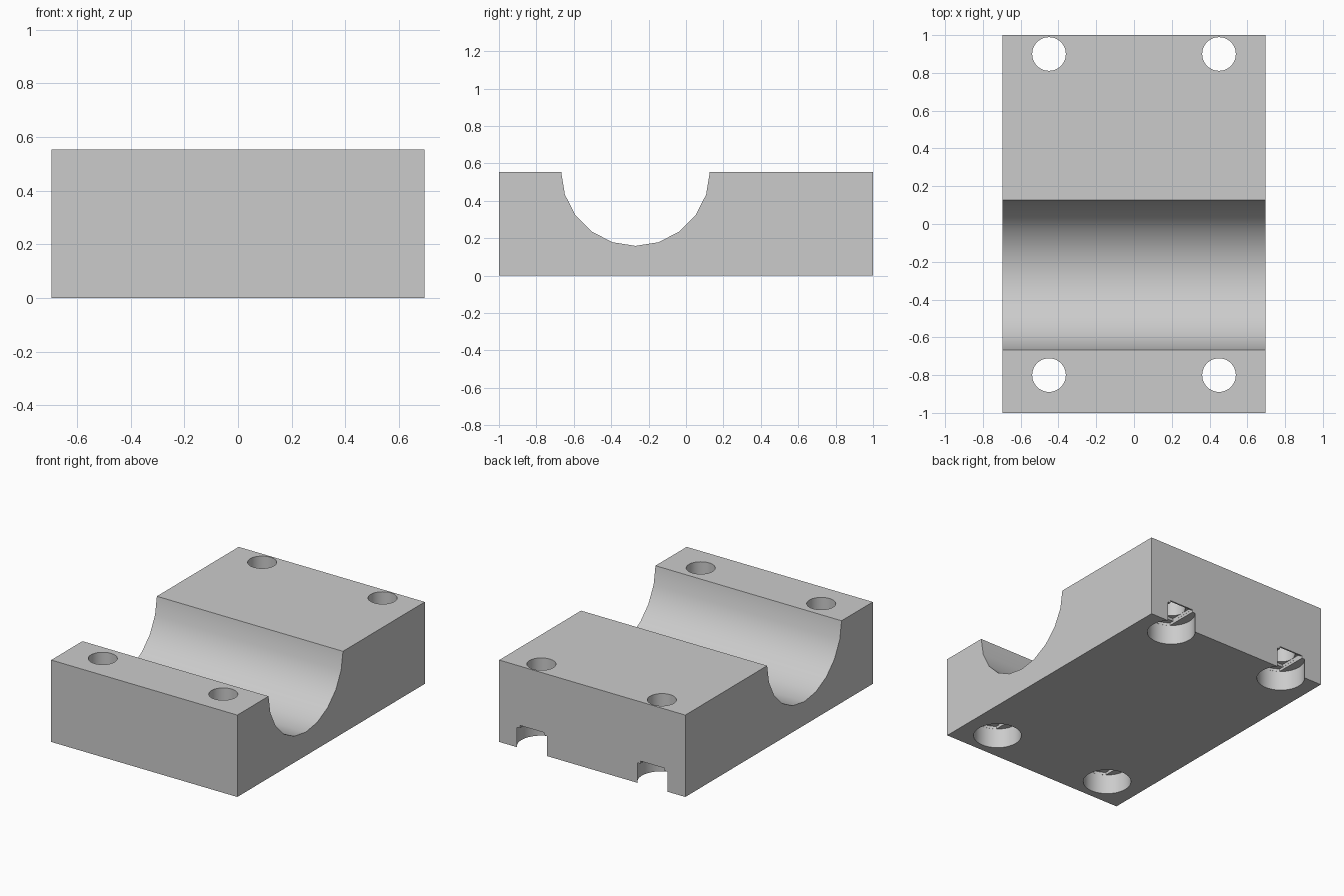
import bpy
import bmesh
import math

default = bpy.data.objects.get("Cube")
if default:
    bpy.data.objects.remove(default, do_unlink=True)

WIDTH, HEIGHT = 1.39, 0.553
TROUGH_Y, TROUGH_Z, TROUGH_R = -0.27, 0.556, 0.397
HOLES = [(x, y) for x in (-0.45, 0.45) for y in (-0.80, 0.90)]

grey = bpy.data.materials.new("plain grey")
grey.use_nodes = True
grey.diffuse_color = (0.6, 0.6, 0.6, 1)
grey.node_tree.nodes["Principled BSDF"].inputs["Base Color"].default_value = (0.6, 0.6, 0.6, 1)


def prism(name, points, depth):
    """Closed solid: a loop of 3D points extruded along a vector."""
    bm = bmesh.new()
    face = bm.faces.new([bm.verts.new(p) for p in points])
    result = bmesh.ops.extrude_face_region(bm, geom=[face])
    moved = [g for g in result["geom"] if isinstance(g, bmesh.types.BMVert)]
    bmesh.ops.translate(bm, verts=moved, vec=depth)
    bmesh.ops.recalc_face_normals(bm, faces=bm.faces)
    mesh = bpy.data.meshes.new(name)
    bm.to_mesh(mesh)
    bm.free()
    mesh.materials.append(grey)
    obj = bpy.data.objects.new(name, mesh)
    bpy.context.collection.objects.link(obj)
    return obj


def bore(name, centre, radius, low, high, half_x=1.0, half_y=1.0):
    """Vertical round cutter, with optional flats on its x and y sides."""
    outline = []
    for i in range(48):
        a = math.tau * i / 48
        x = max(-half_x, min(half_x, radius * math.cos(a)))
        y = max(-half_y, min(half_y, radius * math.sin(a)))
        p = (centre[0] + x, centre[1] + y, low)
        if p not in outline:
            outline.append(p)
    return prism(name, outline, (0, 0, high - low))


def cut(target, cutter):
    cutter.hide_render = True
    mod = target.modifiers.new("cut", "BOOLEAN")
    mod.operation = "DIFFERENCE"
    mod.solver = "EXACT"
    mod.object = cutter
    bpy.ops.object.select_all(action="DESELECT")
    bpy.context.view_layer.objects.active = target
    target.select_set(True)
    bpy.ops.object.modifier_apply(modifier=mod.name)
    bpy.data.objects.remove(cutter, do_unlink=True)


# Block with the half-round trough in its side profile
left = -WIDTH / 2
profile = [(left, -1, 0), (left, 1, 0), (left, 1, HEIGHT)]
for step in range(11):
    a = -math.pi * step / 10
    z = min(HEIGHT, TROUGH_Z + TROUGH_R * math.sin(a))
    profile.append((left, TROUGH_Y + TROUGH_R * math.cos(a), z))
profile.append((left, -1, HEIGHT))
block = prism("clamp_block", profile, (WIDTH, 0, 0))

# Screw holes: head recess, two thin bridging steps, then the through hole
for spot in HOLES:
    cut(block, bore("head_recess", spot, 0.15, -0.1, 0.135))
    cut(block, bore("slot_step", spot, 0.149, 0.08, 0.153, half_x=0.09))
    cut(block, bore("square_step", spot, 0.149, 0.06, 0.171, half_x=0.0895, half_y=0.0895))
    cut(block, bore("through_hole", spot, 0.089, 0.04, 0.8))

bpy.ops.object.shade_smooth_by_angle(angle=math.radians(30))
